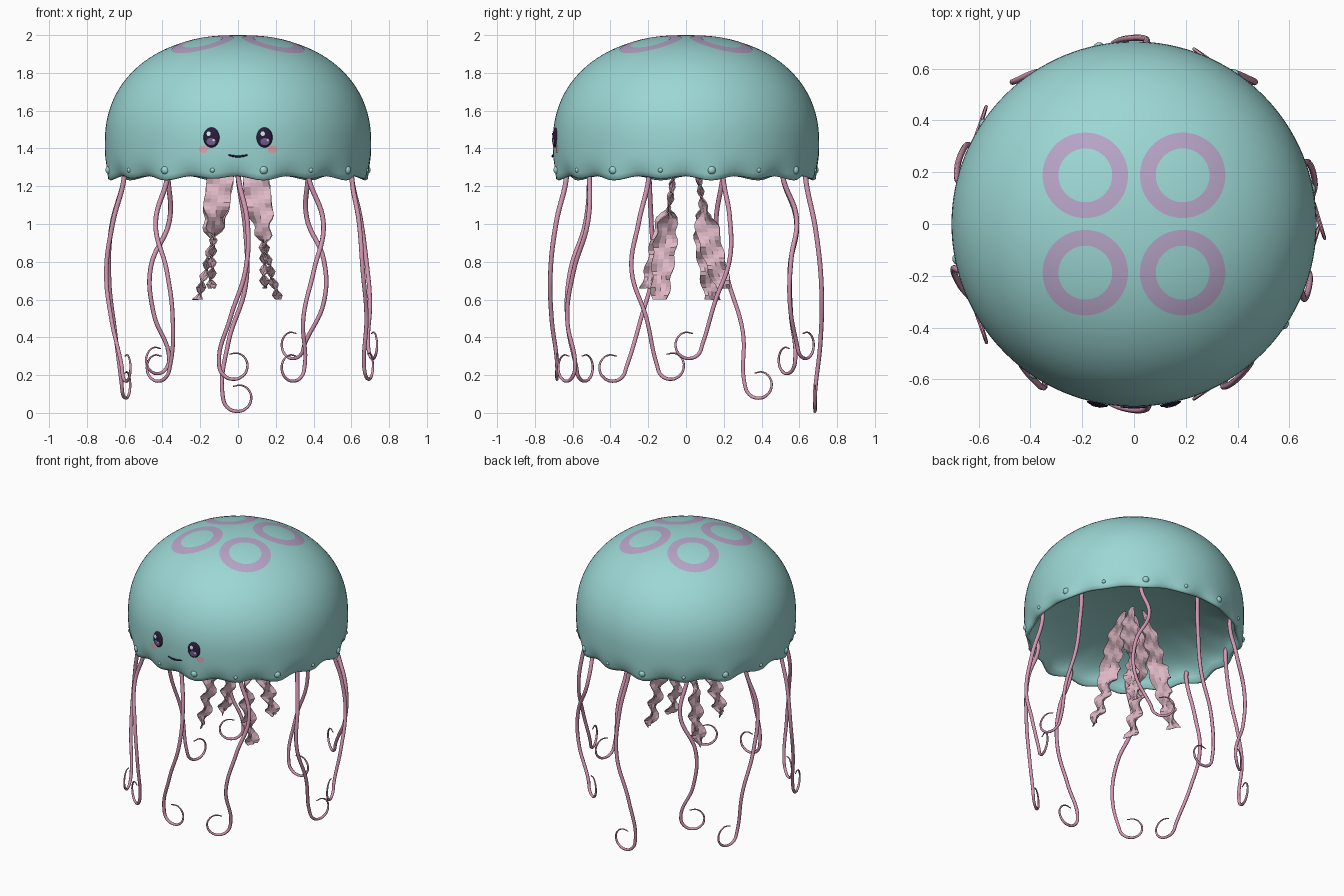
import bpy, bmesh
from math import sin, cos, pi, sqrt, radians
from mathutils import Vector

cube = bpy.data.objects.get("Cube")
if cube:
    bpy.data.objects.remove(cube, do_unlink=True)


def material(name, r, g, b):
    m = bpy.data.materials.new(name)
    m.use_nodes = True
    m.diffuse_color = (r, g, b, 1)
    m.node_tree.nodes["Principled BSDF"].inputs["Base Color"].default_value = (r, g, b, 1)
    return m


TEAL = material("teal", 0.33, 0.68, 0.66)
LILAC = material("lilac", 0.47, 0.37, 0.57)
PINK = material("tentacle pink", 0.66, 0.31, 0.45)
BLUSH = material("pale pink", 0.73, 0.48, 0.56)
DARK = material("dark plum", 0.02, 0.012, 0.045)
VIOLET = material("violet", 0.19, 0.12, 0.29)
WHITE = material("white", 0.85, 0.82, 0.88)
CHEEK = material("cheek pink", 0.72, 0.38, 0.43)

RADIUS, WAIST, HEIGHT, SKIRT = 0.705, 1.43, 0.57, 0.18
POWER = 2.2  # fullness of the dome's shoulders


def finish(obj, mat, smooth=True):
    obj.data.materials.append(mat)
    bpy.ops.object.select_all(action="DESELECT")
    obj.select_set(True)
    bpy.context.view_layer.objects.active = obj
    if smooth:
        bpy.ops.object.shade_smooth_by_angle(angle=radians(60))
    return obj


def grid_object(name, rows, mat, closed, smooth=True, caps=False):
    """Skin a list of point rows into one mesh."""
    bm = bmesh.new()
    vr = [[bm.verts.new(p) for p in row] for row in rows]
    n = len(rows[0])
    for a, b in zip(vr, vr[1:]):
        for i in range(n if closed else n - 1):
            j = (i + 1) % n
            bm.faces.new((a[i], a[j], b[j], b[i]))
    if caps:
        bm.faces.new(vr[0])
        bm.faces.new(vr[-1])
    bmesh.ops.remove_doubles(bm, verts=bm.verts, dist=1e-5)
    bmesh.ops.recalc_face_normals(bm, faces=bm.faces)
    me = bpy.data.meshes.new(name)
    bm.to_mesh(me)
    bm.free()
    obj = bpy.data.objects.new(name, me)
    bpy.context.collection.objects.link(obj)
    return finish(obj, mat, smooth)


def dome(q):
    """Superellipse partner of a 0..1 coordinate."""
    return (1 - q ** POWER) ** (1 / POWER)


# Bell: full dome, rippled skirt and hollow underside
def ripple(r, z, w, a):
    wave = cos(16 * (a - pi / 16)) + 0.5 * cos(8 * (a - pi / 16))
    r += 0.01 * w * wave
    return (r * cos(a), r * sin(a), z - 0.009 * w * wave)


profile = []
for i in range(33):
    q = max(sin(pi / 2 * i / 32), 0.003)
    profile.append((RADIUS * q, WAIST + HEIGHT * dome(q), 0))
for i in range(1, 9):
    d = i / 8
    profile.append((RADIUS - 0.022 * d ** 3, WAIST - SKIRT * d, d ** 3))
profile += [(0.672, 1.244, 1), (0.66, 1.25, 1)]
for i in range(1, 15):
    t = pi / 2 * i / 14
    profile.append((max(0.65 * cos(t), 0.002), 1.26 + 0.21 * sin(t), cos(t) ** 6))
angles = [2 * pi * i / 128 for i in range(128)]
grid_object("bell", [[ripple(*p, a) for a in angles] for p in profile], TEAL, True, caps=True)

# Beads around the rim, alternating large and small
for i in range(16):
    a = pi / 16 + i * pi / 8
    bpy.ops.mesh.primitive_uv_sphere_add(
        segments=16, ring_count=10, radius=0.013 if i % 2 else 0.023,
        location=(0.692 * cos(a), 0.692 * sin(a), 1.285))
    bead = bpy.context.object
    bead.name = f"rim_bead_{i + 1}"
    finish(bead, TEAL)


# Patches that follow the bell surface
def patch(name, mat, place, cu, cv, ru, rv, inner=0.0, steps=8):
    rows = []
    for s in range(steps + 1):
        t = max(inner + (1 - inner) * s / steps, 0.001)
        rows.append([place(cu + ru * t * cos(2 * pi * i / 64), cv + rv * t * sin(2 * pi * i / 64))
                     for i in range(64)])
    return grid_object(name, rows, mat, True)


def on_top(x, y):
    return (x, y, WAIST + HEIGHT * dome(sqrt(x * x + y * y) / RADIUS) + 0.0015)


def on_front(lift):
    def place(x, z):
        r = RADIUS * dome(max(z - WAIST, 0) / HEIGHT)
        k = (r + lift(x, z)) / r
        return (x * k, -sqrt(r * r - x * x) * k, z)
    return place


for sx in (-1, 1):
    for sy in (-1, 1):
        patch(f"crown_ring_{sx}_{sy}", LILAC, on_top, 0.188 * sx, 0.188 * sy, 0.165, 0.165, inner=0.63)

# Face
EYE_X, EYE_Z, EYE_W, EYE_H = 0.14, 1.458, 0.042, 0.053
for side, s in (("left", 1), ("right", -1)):
    def bulge(x, z, s=s):
        q = ((x - s * EYE_X) / EYE_W) ** 2 + ((z - EYE_Z) / EYE_H) ** 2
        return 0.003 + 0.012 * sqrt(max(1 - q, 0))

    def above(x, z):
        return bulge(x, z) + 0.0015

    def top(x, z):
        return bulge(x, z) + 0.003

    cx = s * EYE_X
    patch(f"{side}_eye", DARK, on_front(bulge), cx, EYE_Z, EYE_W, EYE_H)
    patch(f"{side}_iris_glow", VIOLET, on_front(above), cx, EYE_Z - 0.022, 0.024, 0.019)
    patch(f"{side}_eye_shine", WHITE, on_front(top), cx - 0.012, EYE_Z + 0.02, 0.011, 0.012, steps=4)
    patch(f"{side}_eye_glint", WHITE, on_front(top), cx + 0.014, EYE_Z - 0.014, 0.006, 0.006, steps=3)
    patch(f"{side}_cheek", CHEEK, on_front(lambda x, z: 0.002), s * 0.182, 1.396, 0.026, 0.02)


def tube(name, points, mat, width):
    """Smooth tapered tube through (position, relative radius) points."""
    cu = bpy.data.curves.new(name, "CURVE")
    cu.dimensions = "3D"
    cu.bevel_depth = width
    cu.bevel_resolution = 2
    cu.resolution_u = 8
    cu.use_fill_caps = True
    sp = cu.splines.new("BEZIER")
    sp.bezier_points.add(len(points) - 1)
    for bp, (co, r) in zip(sp.bezier_points, points):
        bp.co = co
        bp.radius = r
        bp.handle_left_type = bp.handle_right_type = "AUTO"
    obj = bpy.data.objects.new(name, cu)
    bpy.context.collection.objects.link(obj)
    bpy.ops.object.select_all(action="DESELECT")
    obj.select_set(True)
    bpy.context.view_layer.objects.active = obj
    bpy.ops.object.convert(target="MESH")
    obj = bpy.context.object
    obj.data.materials.clear()
    return finish(obj, mat)


skin = on_front(lambda x, z: 0.002)
tube("mouth", [(skin(0.052 * t, 1.358 + 0.008 * t * t), 1 - 0.4 * t * t)
               for t in (-1, -0.5, 0, 0.5, 1)], DARK, 0.0055)

# Tentacles: lowest height, then sideways sway at four even steps down
SWAYS = [
    (0.17, 0.05, 0.04, -0.04, -0.10), (0.16, -0.06, 0.025, 0.09, 0.06),
    (0.17, -0.04, -0.07, 0.01, 0.06), (0.28, -0.02, -0.01, 0.07, 0.13),
    (0.28, 0.05, -0.04, -0.045, 0.06), (0.00, 0.04, 0.04, -0.05, -0.08),
    (0.20, -0.05, 0.05, 0.035, -0.045), (0.07, -0.055, 0.00, 0.085, 0.105),
    (0.16, -0.03, -0.05, 0.02, 0.11), (0.16, 0.04, -0.055, -0.09, -0.05),
]
CURL = 0.08
for k, (low, *sway) in enumerate(SWAYS):
    a = radians(270 + 36 * k)
    out = Vector((cos(a), sin(a), 0))
    side = Vector((-sin(a), cos(a), 0)) * (-1 if k % 2 else 1)
    base = low + CURL + 0.003
    points = [(out * 0.635 + Vector((0, 0, 1.31)), 1)]
    for f, u in zip((0, 0.25, 0.5, 0.75, 1), [0, *sway]):
        r = 0.632 + 0.05 * f + 0.06 * sin(pi * f)
        points.append((out * r + side * u + Vector((0, 0, 1.26 + (base - 1.26) * f)), 1 - 0.2 * f))
    for i in range(1, 8):
        t = pi + i * radians(42)
        c = CURL * (1 - 0.03 * i)
        pos = out * 0.683 + side * (sway[-1] + CURL + c * cos(t)) + Vector((0, 0, base + c * sin(t)))
        points.append((pos, 0.8 - 0.08 * i))
    tube(f"tentacle_{k + 1}", points, PINK, 0.0135)

# Frilled oral arms: twisting ribbons with ruffled edges and splayed tips
for n, (sx, sy) in enumerate(((1, -1), (1, 1), (-1, 1), (-1, -1))):
    wide = sx * sy < 0
    end, tip_x, tip_y = (0.6, 0.055, -0.01) if wide else (0.66, -0.02, 0.05)
    rows = []
    for i in range(41):
        f = i / 40
        mid = Vector((sx * (0.04 + 0.12 * f ** 0.6 + tip_x * f ** 4),
                      sy * (0.04 + 0.11 * f + tip_y * f ** 4), 1.45 + (end - 1.45) * f))
        twist = pi / 2 * min(max((f - 0.42) / 0.25, 0), 1)
        across = Vector((sx * cos(twist), sy * sin(twist), 0))
        normal = Vector((-sy * sin(twist), sx * cos(twist), 0))
        phase = i * pi / 3 + n
        half = min(0.008 + 0.24 * f, 0.07) * (1 - 0.4 * f ** 3) + 0.008 * f * sin(phase)
        frill = min(0.08 * f, 0.015) + 0.012 * f ** 2
        rows.append([mid + across * (half * v) + normal * (frill * abs(v) * sin(phase + 1.5 * v))
                     for v in (-1, -0.5, 0, 0.5, 1)])
    arm = grid_object(f"oral_arm_{n + 1}", rows, BLUSH, False, smooth=False)
    thick = arm.modifiers.new("thickness", "SOLIDIFY")
    thick.thickness = 0.006
    thick.offset = 0
